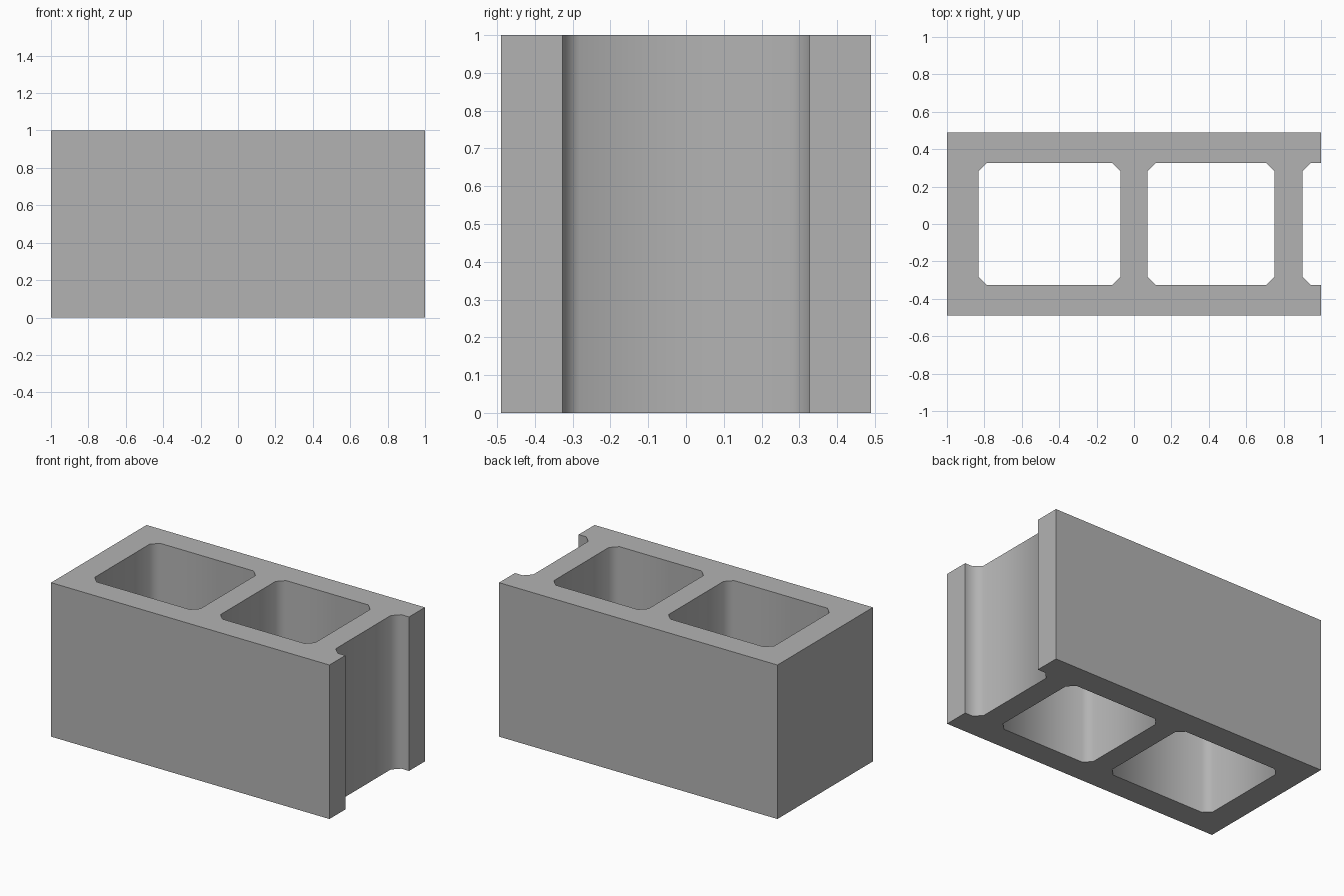
import bpy, bmesh, math

cube = bpy.data.objects.get("Cube")
if cube:
    bpy.data.objects.remove(cube, do_unlink=True)

HALF_Y, HEIGHT = 0.49, 1.0
CORE_Y = 0.327      # half width of the hollow cores
CUT = 0.045         # corner chamfer


def core_outline(x0, x1):
    """Rectangle with chamfered corners."""
    a, b = x0 + CUT, x1 - CUT
    y, c = CORE_Y, CORE_Y - CUT
    return [(a, -y), (b, -y), (x1, -c), (x1, c), (b, y), (a, y), (x0, c), (x0, -c)]


# Outer outline: the front half, mirrored to the back, with an open end groove
half = [(-1, -HALF_Y), (1, -HALF_Y), (1, -CORE_Y),
        (0.9 + CUT, -CORE_Y), (0.9, -CORE_Y + CUT)]
outer = half + [(x, -y) for x, y in reversed(half)]
outlines = [outer, core_outline(-0.832, -0.072), core_outline(0.072, 0.752)]

# Fill the plan around the cores and raise it to full height
bm = bmesh.new()
edges = []
for outline in outlines:
    verts = [bm.verts.new((x, y, 0)) for x, y in outline]
    edges += [bm.edges.new((v, verts[i - 1])) for i, v in enumerate(verts)]
bmesh.ops.triangle_fill(bm, edges=edges, use_beauty=True)
raised = bmesh.ops.extrude_face_region(bm, geom=bm.faces[:])["geom"]
bmesh.ops.translate(bm, vec=(0, 0, HEIGHT),
                    verts=[g for g in raised if isinstance(g, bmesh.types.BMVert)])
bmesh.ops.recalc_face_normals(bm, faces=bm.faces[:])

mesh = bpy.data.meshes.new("hollow_block")
bm.to_mesh(mesh)
bm.free()
block = bpy.data.objects.new("hollow_block", mesh)
bpy.context.collection.objects.link(block)

# Plain concrete colour
concrete = bpy.data.materials.new("concrete_grey")
concrete.use_nodes = True
colour = (0.45, 0.45, 0.45, 1)
concrete.diffuse_color = colour
concrete.node_tree.nodes["Principled BSDF"].inputs["Base Color"].default_value = colour
mesh.materials.append(concrete)

# Soft chamfers inside the cores, crisp outer edges
bpy.ops.object.select_all(action="DESELECT")
block.select_set(True)
bpy.context.view_layer.objects.active = block
bpy.ops.object.shade_smooth_by_angle(angle=math.radians(60))
